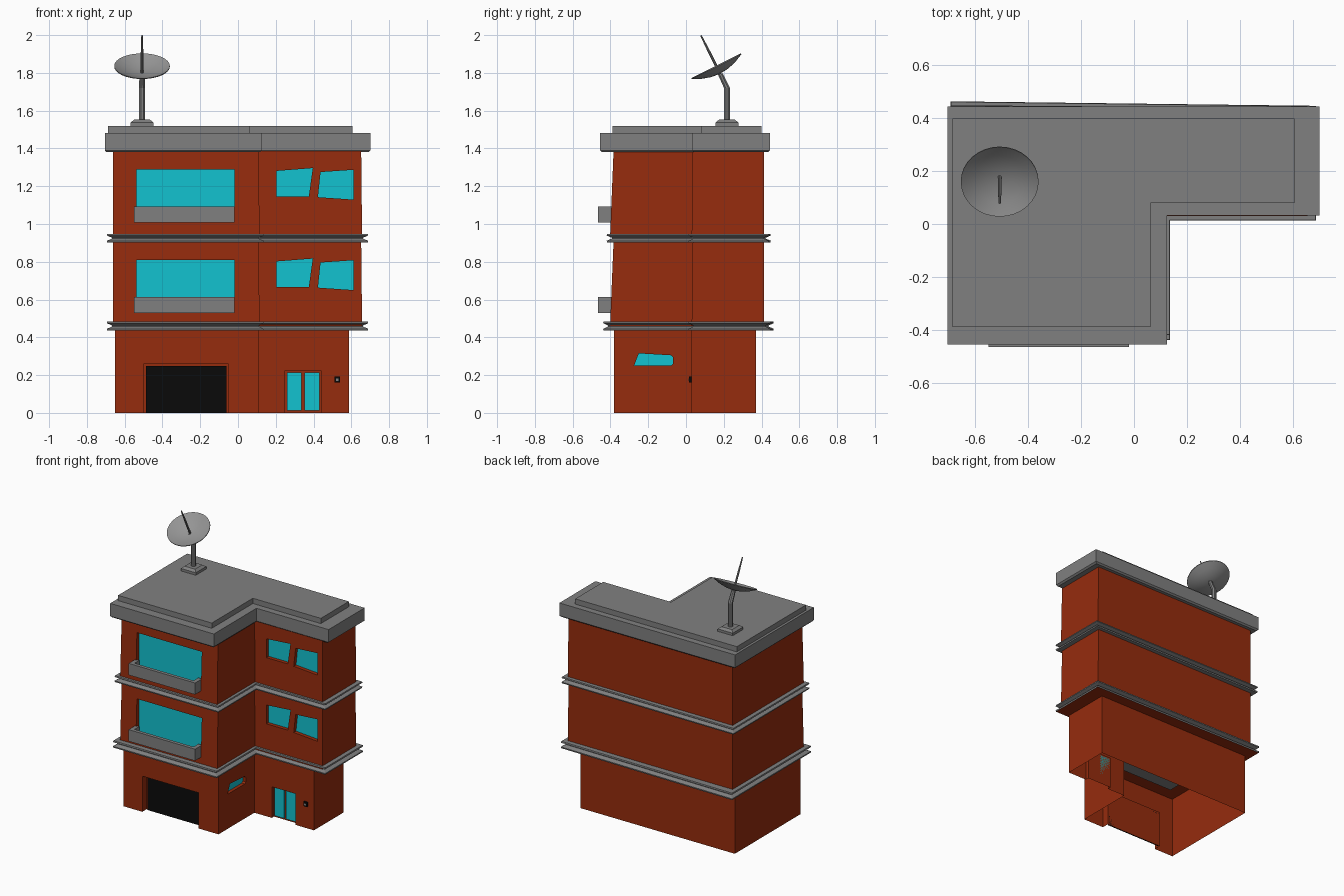
import bpy, bmesh, math
from mathutils import Vector, Matrix

if "Cube" in bpy.data.objects:
    bpy.data.objects.remove(bpy.data.objects["Cube"])


def material(name, rgb):
    m = bpy.data.materials.new(name)
    m.diffuse_color = (*rgb, 1)
    m.use_nodes = True
    m.node_tree.nodes["Principled BSDF"].inputs["Base Color"].default_value = m.diffuse_color
    return m


BRICK = material("brick red", (0.305, 0.025, 0.004))
GREY = material("concrete grey", (0.216, 0.216, 0.216))
LIGHT = material("dish grey", (0.30, 0.30, 0.30))
GLASS = material("turquoise glass", (0.006, 0.54, 0.63))
BLACK = material("black", (0.003, 0.003, 0.003))


def finish(name, bm, *mats):
    bmesh.ops.recalc_face_normals(bm, faces=bm.faces[:])
    me = bpy.data.meshes.new(name)
    bm.to_mesh(me)
    bm.free()
    ob = bpy.data.objects.new(name, me)
    bpy.context.collection.objects.link(ob)
    for m in mats:
        me.materials.append(m)
    return ob


def loft(name, rings, *mats, bottom_mat=0):
    """Closed skin through rings of 3D points."""
    bm = bmesh.new()
    vs = [[bm.verts.new(p) for p in r] for r in rings]
    n = len(rings[0])
    for a, b in zip(vs, vs[1:]):
        for i in range(n):
            j = (i + 1) % n
            bm.faces.new((a[i], a[j], b[j], b[i]))
    bm.faces.new(vs[0][::-1]).material_index = bottom_mat
    bm.faces.new(vs[-1])
    return finish(name, bm, *mats)


def ell(z, x0, x1, y0, y1, nx, ny, skew=0):
    """L-shaped outline, front right corner notched out."""
    return [(x0, y0, z), (nx, y0, z), (nx, ny, z), (x1, ny, z),
            (x1, y1, z), (x0, y1 + skew, z)]


def prism(name, pts, axis, d0, d1, mat):
    """Side-view outline extruded along x or y."""
    if axis == 'y':
        rings = [[(u, d, v) for u, v in pts] for d in (d0, d1)]
    else:
        rings = [[(d, u, v) for u, v in pts] for d in (d0, d1)]
    return loft(name, rings, mat)


def rect(x0, x1, z0, z1):
    return [(x0, z0), (x1, z0), (x1, z1), (x0, z1)]


def box(name, x0, x1, y0, y1, z0, z1, mat):
    return prism(name, rect(x0, x1, z0, z1), 'y', y0, y1, mat)


def recess(wall, pts, axis, d_out, d_in):
    """Cut a niche into a wall."""
    cut = prism("cutter", pts, axis, d_out, d_in, BRICK)
    mod = wall.modifiers.new("niche", 'BOOLEAN')
    mod.operation, mod.solver, mod.object = 'DIFFERENCE', 'EXACT', cut
    bpy.context.view_layer.objects.active = wall
    bpy.ops.object.modifier_apply(modifier=mod.name)
    bpy.data.objects.remove(cut)


def window(wall, name, pts, axis, d_out, d_in):
    recess(wall, pts, axis, d_out, d_in)
    step = 0.006 if d_out > d_in else -0.006
    prism(name, pts, axis, d_in + step, d_in, GLASS)


# Ground floor with garage, entrance and side window
ground = loft("ground_floor_walls",
              [ell(z, -0.65, 0.587, -0.38, 0.37, 0.11, 0.03) for z in (0, 0.45)], BRICK)
recess(ground, rect(-0.50, -0.05, -0.05, 0.258), 'y', -0.6, -0.33)
box("garage_door", -0.488, -0.06, -0.338, -0.33, 0, 0.248, BLACK)
recess(ground, rect(0.25, 0.44, -0.05, 0.225), 'y', -0.2, 0.055)
for i, (a, b) in enumerate(((0.26, 0.337), (0.353, 0.432))):
    box(f"entrance_door_{i + 1}", a, b, 0.047, 0.055, 0.012, 0.215, GLASS)
window(ground, "side_window",
       [(-0.275, 0.25), (-0.08, 0.25), (-0.068, 0.26), (-0.068, 0.293),
        (-0.08, 0.305), (-0.25, 0.315)], 'x', 0.3, 0.08)

# The underside of the building is open
bm = bmesh.new()
bm.from_mesh(ground.data)
bmesh.ops.delete(bm, geom=[f for f in bm.faces if all(v.co.z < 0.001 for v in f.verts)],
                 context='FACES')
bm.to_mesh(ground.data)
bm.free()
box("garage_ceiling", -0.55, 0.05, -0.28, 0.25, 0.425, 0.434, GREY)

# Door keypad
box("keypad", 0.512, 0.54, 0.017, 0.032, 0.16, 0.192, BLACK)
box("keypad_button", 0.519, 0.533, 0.014, 0.02, 0.17, 0.182, GREY)

# Two upper floors: leaning front wall, windows and balcony
for n, (z0, z1, dz) in enumerate(((0.46, 0.92, 0), (0.93, 1.40, 0.479))):
    tag = ("middle", "top")[n]
    wall = loft(f"{tag}_floor_walls",
                [ell(z0, -0.662, 0.657, -0.402, 0.412, 0.115, 0.03),
                 ell(z1, -0.662, 0.652, -0.383, 0.412, 0.108, 0.036)], BRICK)
    window(wall, f"{tag}_balcony_window", rect(-0.538, -0.018, 0.54 + dz, 0.81 + dz),
           'y', -0.6, -0.355)
    left = [(0.204, 0.667), (0.375, 0.667), (0.396, 0.817), (0.204, 0.802)]
    right = [(0.423, 0.663), (0.612, 0.65), (0.612, 0.808), (0.437, 0.796)]
    for side, pts in (("left", left), ("right", right)):
        window(wall, f"{tag}_{side}_window", [(u, v + dz) for u, v in pts], 'y', -0.2, 0.065)
    b0, b1 = 0.53 + dz, 0.614 + dz
    box(f"{tag}_balcony_front", -0.55, -0.018, -0.465, -0.44, b0, b1, GREY)
    box(f"{tag}_balcony_floor", -0.55, -0.018, -0.44, -0.385, b0, b0 + 0.015, GREY)
    for i, x in enumerate((-0.55, -0.048)):
        box(f"{tag}_balcony_side_{i + 1}", x, x + 0.03, -0.44, -0.385, b0 + 0.015, b1, GREY)


# Grooved ledges between floors
def ledge(name, z, h, y0, y1, skew, under):
    rings = []
    for t, o in ((0, 0.025), (0.2, 0.027), (0.45, 0.0), (0.55, 0.0), (0.8, 0.027), (1, 0.025)):
        rings.append(ell(z + t * h, -0.667 - o, 0.662 + o, y0 - o, y1 + o,
                         0.11 + o, 0.04 - o, skew))
    return loft(name, rings, GREY, BRICK, bottom_mat=under)


ledge("lower_ledge", 0.435, 0.05, -0.412, 0.42, 0.017, 1)
ledge("upper_ledge", 0.902, 0.046, -0.393, 0.412, 0.01, 0)

# Roof slab and raised centre
loft("roof_slab", [ell(1.38, -0.695, 0.69, -0.445, 0.435, 0.117, 0.04),
                   ell(1.39, -0.705, 0.702, -0.455, 0.445, 0.125, 0.033),
                   ell(1.482, -0.705, 0.702, -0.455, 0.445, 0.125, 0.033)], GREY)
loft("roof_top", [ell(z, -0.687, 0.607, -0.39, 0.40, 0.063, 0.08) for z in (1.475, 1.52)], GREY)

# Dish foot with bevelled top
CX, CY = -0.508, 0.217


def square(z, r, y=CY):
    return [(CX - r, y - r, z), (CX + r, y - r, z), (CX + r, y + r, z), (CX - r, y + r, z)]


loft("dish_foot", [square(1.515, 0.06), square(1.538, 0.06), square(1.552, 0.042)], GREY)


# Bent pole
def octagon(y, z, r):
    return [(CX + r * math.cos(a), y + r * math.sin(a), z)
            for a in (math.pi / 8 + i * math.pi / 4 for i in range(8))]


loft("dish_pole", [octagon(CY, 1.545, 0.017), octagon(CY, 1.72, 0.017),
                   octagon(0.18, 1.798, 0.015)], GREY)

# Dish and needle, lathed then tilted forward
TILT = Matrix.Translation((CX, 0.178, 1.80)) @ Matrix.Rotation(math.radians(26.5), 4, 'X')


def lathe(name, profile, segs, mat):
    bm = bmesh.new()
    vs = [bm.verts.new((r, 0, z)) for r, z in profile]
    edges = [bm.edges.new(p) for p in zip(vs, vs[1:])]
    bmesh.ops.spin(bm, geom=vs + edges, cent=(0, 0, 0), axis=(0, 0, 1),
                   angle=2 * math.pi, steps=segs)
    bmesh.ops.remove_doubles(bm, verts=bm.verts[:], dist=0.0005)
    ob = finish(name, bm, mat)
    ob.data.transform(TILT)
    return ob


bowl = [(r, 0.042 * (r / 0.147) ** 2) for r in (0, 0.05, 0.1, 0.147)]
dish = lathe("dish", bowl + [(r, z - 0.005) for r, z in reversed(bowl)], 32, LIGHT)
lathe("dish_needle", [(0, 0), (0.007, 0), (0.007, 0.12), (0.004, 0.222), (0, 0.222)], 8, GREY)
bpy.ops.object.select_all(action='DESELECT')
dish.select_set(True)
bpy.context.view_layer.objects.active = dish
bpy.ops.object.shade_smooth_by_angle(angle=math.radians(35))
